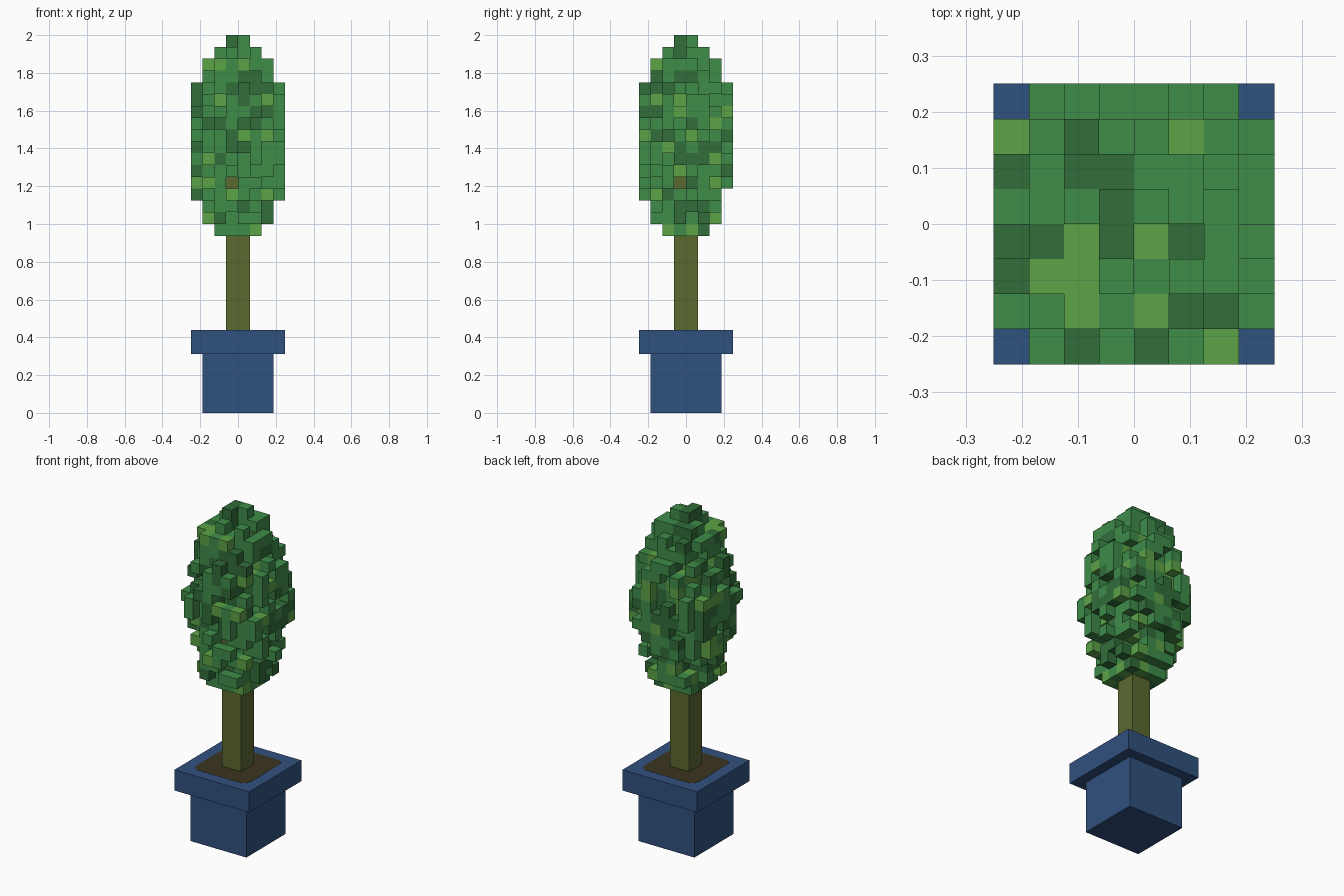
import bpy, bmesh, random
from mathutils import Vector

random.seed(4)
U = 1 / 16  # size of one block

cube = bpy.data.objects.get("Cube")
if cube:
    bpy.data.objects.remove(cube, do_unlink=True)


def material(name, *rgb):
    linear = [((c / 255 + 0.055) / 1.055) ** 2.4 for c in rgb] + [1]
    mat = bpy.data.materials.new(name)
    mat.diffuse_color = linear
    mat.use_nodes = True
    mat.node_tree.nodes["Principled BSDF"].inputs["Base Color"].default_value = linear
    return mat


blue = material("pot blue", 48, 81, 127)
soil_brown = material("soil brown", 60, 52, 32)
bark = material("bark olive", 91, 106, 47)
greens = [material("leaf green", 62, 140, 73),
          material("dark leaf green", 49, 109, 58),
          material("light leaf green", 92, 163, 71)]


def finish(name, bm, mats):
    mesh = bpy.data.meshes.new(name)
    bm.to_mesh(mesh)
    bm.free()
    for mat in mats:
        mesh.materials.append(mat)
    obj = bpy.data.objects.new(name, mesh)
    bpy.context.collection.objects.link(obj)
    return obj


def box(name, half, bottom, top, mat, corner=0):
    """Square block centred on the z axis, optionally with rounded upright edges."""
    bm = bmesh.new()
    bmesh.ops.create_cube(bm, size=1)
    for v in bm.verts:
        v.co = (v.co.x * 2 * half, v.co.y * 2 * half, bottom + (v.co.z + 0.5) * (top - bottom))
    if corner:
        upright = [e for e in bm.edges if abs(e.verts[0].co.z - e.verts[1].co.z) > 1e-5]
        bmesh.ops.bevel(bm, geom=upright, offset=corner, segments=3, profile=0.5, affect='EDGES')
    return finish(name, bm, [mat])


# Pot, soil and trunk
box("pot_body", 3 * U, 0, 5 * U, blue)
box("pot_rim", 4 * U, 5 * U, 7 * U, blue)
box("soil", 2.9 * U, 7 * U - 0.003, 7 * U + 0.001, soil_brown, corner=0.045)
box("trunk", U, 7 * U, 20 * U, bark)

# Crown: blocks inside an upright ellipsoid, with some left out at random
centre, radius, height = 23, 4.4, 8.7


def in_crown(c):
    x, y, z = c[0] + 0.5, c[1] + 0.5, c[2] + 0.5 - centre
    return (x * x + y * y) / radius ** 2 + (z / height) ** 2 < 1


trunk_cells = {(x, y, z) for x in (-1, 0) for y in (-1, 0) for z in range(7, 20)}
solid = [(x, y, z) for x in range(-4, 4) for y in range(-4, 4) for z in range(14, 32)
         if in_crown((x, y, z)) and (x, y, z) not in trunk_cells]
leaves = {c for c in solid if random.random() > 0.3}

# Keep the outline closed along every axis, on both sides of the trunk
for axis in range(3):
    lines = {}
    for c in solid:
        key = c[:axis] + c[axis + 1:]
        behind_trunk = axis < 2 and key[0] in (-1, 0) and key[1] < 20
        lines.setdefault((key, behind_trunk and c[axis] < 0), []).append(c)
    for cells in lines.values():
        if not leaves.intersection(cells):
            leaves.add(random.choice(cells))

# Gaps that let the trunk show, and a notch in the lower back edge
leaves -= {(-1, y, 19) for y in range(-4, -1)} | {(x, -1, 19) for x in range(1, 4)}
leaves -= {(x, 3, 18) for x in (-1, 0)}

# Build only the exposed sides of each block
bm = bmesh.new()
filled = leaves | trunk_cells
for cell in sorted(leaves):
    shade = random.choices(range(3), weights=(55, 26, 19))[0]
    middle = Vector(cell) + Vector((0.5, 0.5, 0.5))
    for axis in range(3):
        for sign in (-1, 1):
            n = Vector((0, 0, 0))
            n[axis] = sign
            if tuple(int(a + b) for a, b in zip(cell, n)) in filled:
                continue
            a = Vector((0, 0, 0))
            a[(axis + 1) % 3] = 1
            b = n.cross(a)
            corners = [(middle + (n + a * i + b * j) / 2) * U
                       for i, j in ((-1, -1), (1, -1), (1, 1), (-1, 1))]
            bm.faces.new([bm.verts.new(p) for p in corners]).material_index = shade
finish("leafy_crown", bm, greens)
